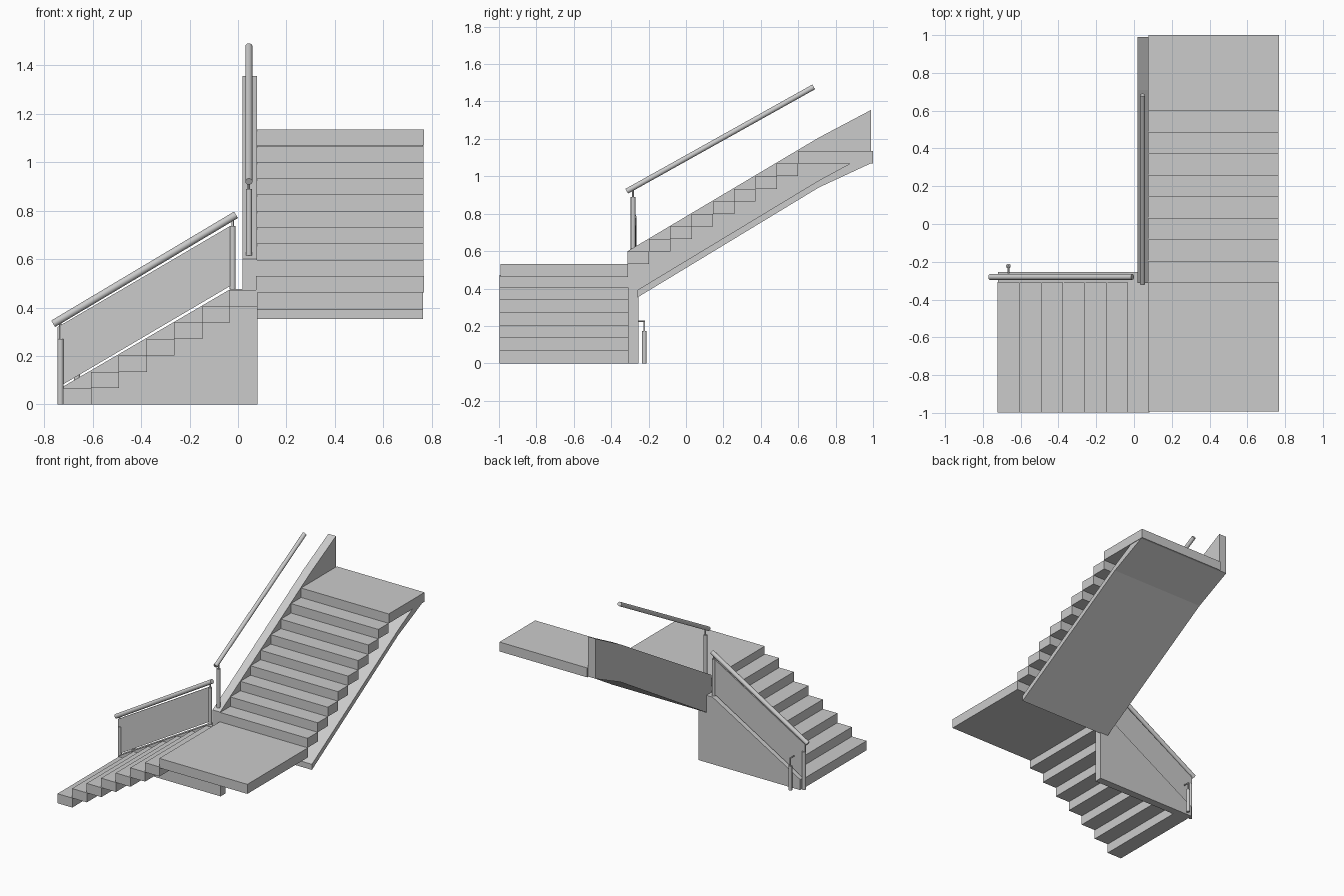
import bpy, bmesh
from mathutils import Vector

if "Cube" in bpy.data.objects:
    bpy.data.objects.remove(bpy.data.objects["Cube"])


def finish(name, bm):
    bmesh.ops.recalc_face_normals(bm, faces=bm.faces)
    mesh = bpy.data.meshes.new(name)
    bm.to_mesh(mesh)
    bm.free()
    ob = bpy.data.objects.new(name, mesh)
    bpy.context.collection.objects.link(ob)
    return ob


def extrude(name, profile, axis, lo, hi):
    """Extrude a 2D profile: axis 'x' takes (y, z), axis 'y' takes (x, z)."""
    bm = bmesh.new()
    place = (lambda p: (lo, p[0], p[1])) if axis == 'x' else (lambda p: (p[0], lo, p[1]))
    face = bm.faces.new([bm.verts.new(place(p)) for p in profile])
    out = bmesh.ops.extrude_face_region(bm, geom=[face])
    d = hi - lo
    bmesh.ops.translate(bm, vec=(d, 0, 0) if axis == 'x' else (0, d, 0),
                        verts=[v for v in out['geom'] if isinstance(v, bmesh.types.BMVert)])
    return finish(name, bm)


def box(name, x0, x1, y0, y1, z0, z1):
    return extrude(name, [(x0, z0), (x1, z0), (x1, z1), (x0, z1)], 'y', y0, y1)


def rod(name, a, b, r, sides=20):
    a, b = Vector(a), Vector(b)
    bpy.ops.mesh.primitive_cylinder_add(vertices=sides, radius=r, depth=(b - a).length,
                                        location=(a + b) / 2)
    ob = bpy.context.object
    ob.name = name
    ob.rotation_euler = (b - a).to_track_quat('Z', 'Y').to_euler()
    bpy.ops.object.shade_smooth_by_angle()
    return ob


def post(name, x, y, z0, z1, top):
    rod(name, (x, y, z0), (x, y, z1), 0.0125)
    rod(name + "_neck", (x, y, z1), (x, y, top), 0.005, 12)


# Lower flight: slab steps climbing along x
RISE = 0.0675
for i in range(7):
    x = -0.722 + 0.1145 * i
    box(f"lower_step_{i + 1}", x, x + 0.1165, -0.998, -0.308, RISE * i, RISE * (i + 1))

# Corner landing
box("corner_landing", 0.075, 0.768, -0.992, -0.31, 0.462, 0.53)

# Upper flight: slab steps climbing along y, then the top landing
for i in range(8):
    y = -0.312 + 0.1138 * i
    z = 0.53 + 0.0672 * i
    box(f"upper_step_{i + 1}", 0.078, 0.766, y, y + 0.1155, z, z + 0.0672)
box("top_landing", 0.078, 0.768, 0.598, 1.0, 1.068, 1.135)

# Sloping soffit under the upper flight
extrude("upper_soffit", [(-0.26, 0.352), (0.71, 0.94), (0.99, 1.07), (0.88, 1.07),
                         (0.71, 0.978), (-0.26, 0.392)], 'x', 0.078, 0.764)

# Side walls of both flights
extrude("lower_side_wall", [(-0.72, 0), (0.08, 0), (0.08, 0.477), (-0.03, 0.477),
                            (-0.72, 0.075)], 'y', -0.31, -0.255)
extrude("upper_side_wall", [(-0.312, 0.475), (-0.26, 0.475), (-0.26, 0.352), (0.71, 0.94),
                            (0.99, 1.07), (0.99, 1.355), (0.71, 1.207),
                            (-0.312, 0.6)], 'x', 0.018, 0.078)

# Lower guard panel between wall and rail
extrude("guard_panel", [(-0.744, 0.07), (-0.034, 0.488), (-0.034, 0.736),
                        (-0.744, 0.32)], 'y', -0.285, -0.277)

# Handrails
rod("lower_handrail", (-0.763, 0 - 0.28, 0.333), (-0.008, -0.28, 0.783), 0.0155, 24)
rod("upper_handrail", (0.045, -0.317, 0.92), (0.045, 0.683, 1.478), 0.0145, 24)

# Posts with thin necks
post("lower_start_post", -0.733, -0.281, 0.0, 0.27, 0.345)
post("lower_end_post", -0.022, -0.281, 0.477, 0.737, 0.77)
post("upper_post", 0.045, -0.283, 0.615, 0.89, 0.935)

# Short side post with a bent bracket
post("side_post", -0.665, -0.223, 0.0, 0.172, 0.227)
rod("side_post_bracket", (-0.665, -0.22, 0.225), (-0.665, -0.262, 0.225), 0.005, 12)
